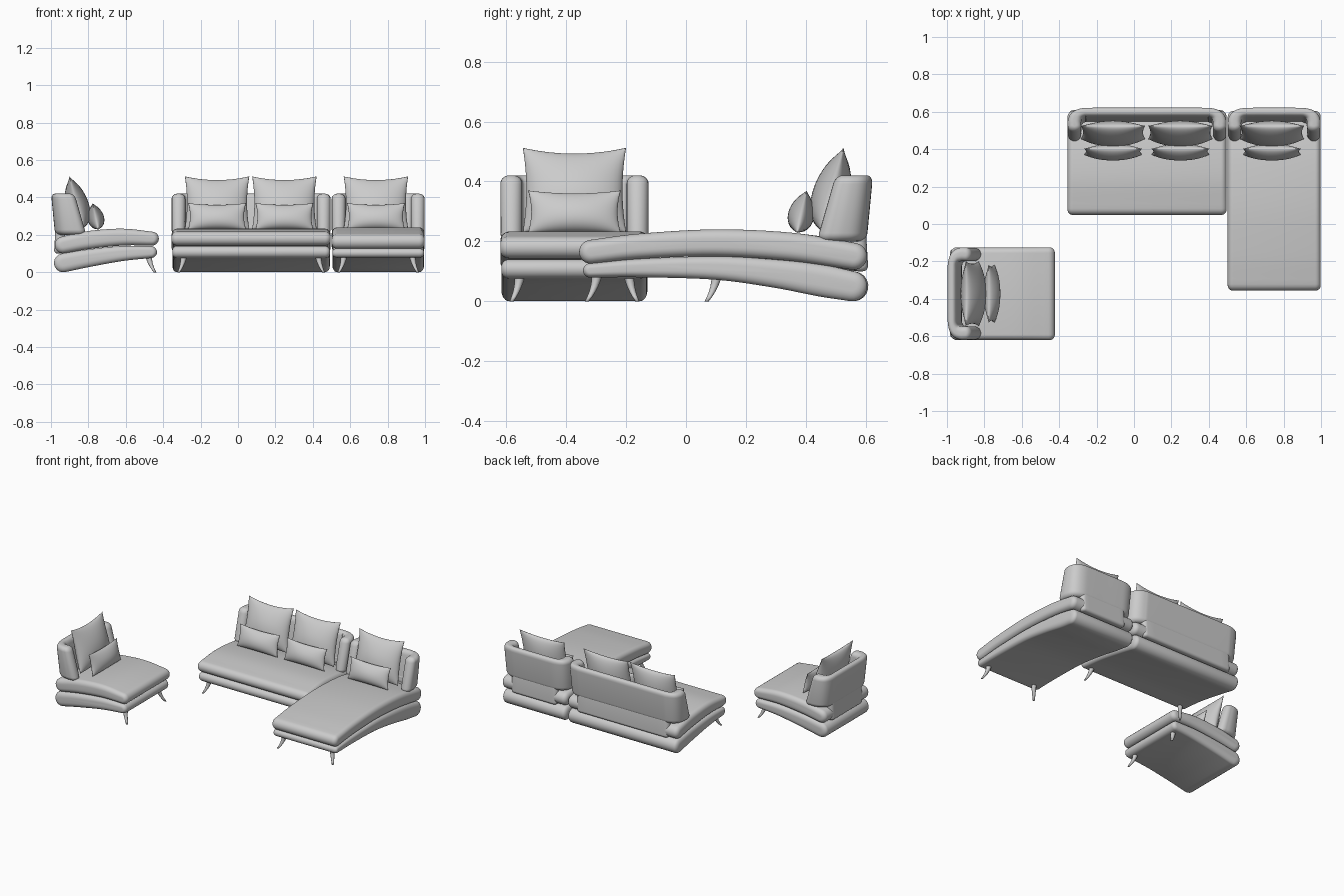
import bpy, bmesh
from math import sin, cos, pi
from mathutils import Matrix, Vector

if "Cube" in bpy.data.objects:
    bpy.data.objects.remove(bpy.data.objects["Cube"])


def make(name, bm, matrix):
    bmesh.ops.remove_doubles(bm, verts=bm.verts, dist=1e-5)
    bmesh.ops.recalc_face_normals(bm, faces=bm.faces)
    me = bpy.data.meshes.new(name)
    bm.to_mesh(me)
    bm.free()
    me.shade_smooth()
    ob = bpy.data.objects.new(name, me)
    bpy.context.collection.objects.link(ob)
    ob.matrix_world = matrix
    return ob


def smooth_path(pts, n=6):
    # Catmull-Rom spline through (p, q, half thickness) points
    P = [Vector(p) for p in pts]
    P = [2 * P[0] - P[1]] + P + [2 * P[-1] - P[-2]]
    out = []
    for i in range(1, len(P) - 2):
        a, b, c, d = P[i - 1:i + 3]
        for k in range(n):
            t = k / n
            out.append(0.5 * (2 * b + (c - a) * t + (2 * a - 5 * b + 4 * c - d) * t * t
                              + (3 * b - a - 3 * c + d) * t ** 3))
    return out + [P[-2]]


def capsule(path, scale, arc=10):
    # closed outline: thick path with rounded ends
    left, right, ends = [], [], []
    last = len(path) - 1
    for i, p in enumerate(path):
        t = path[min(i + 1, last)] - path[max(i - 1, 0)]
        t = Vector((t.x, t.y)).normalized()
        n = Vector((-t.y, t.x))
        c, h = Vector((p.x, p.y)), p.z * scale
        left.append(c + n * h)
        right.append(c - n * h)
        if i in (0, last):
            s = 1 if i else -1
            ends.append([c + n * h * s * cos(pi * k / arc) + t * h * s * sin(pi * k / arc)
                         for k in range(1, arc)])
    return left + ends[1] + right[::-1] + ends[0]


def padded(name, pts, lo, hi, r, place, matrix, k=0.7):
    # upholstered slab: capsule outline lofted from lo to hi with soft rims
    path = smooth_path(pts)
    ang = [pi / 2 * i / 6 for i in range(7)]
    levels = [(lo + r * (1 - sin(a)), 1 - k * (1 - cos(a))) for a in ang[::-1]]
    levels += [(hi - r * (1 - sin(a)), 1 - k * (1 - cos(a))) for a in ang]
    bm = bmesh.new()
    rings = [[bm.verts.new(place(q.x, q.y, w)) for q in capsule(path, s)] for w, s in levels]
    n = len(rings[0])
    for A, B in zip(rings, rings[1:]):
        for i in range(n):
            j = (i + 1) % n
            bm.faces.new((A[i], A[j], B[j], B[i]))
    bm.faces.new(rings[0])
    bm.faces.new(rings[-1])
    return make(name, bm, matrix)


def pillow(name, w, h, t, loc, tilt, matrix, n=20):
    # stuffed cushion with pointed corners, fuller towards the bottom
    bm = bmesh.new()
    s = [sin(pi / 2 * (2 * i / n - 1)) for i in range(n + 1)]
    for side in (-1, 1):
        g = []
        for v in s:
            row = []
            for u in s:
                d = ((1 - u * u) * (1 - v * v)) ** 0.55 * (1 - 0.25 * v)
                row.append(bm.verts.new((w / 2 * u * (1 - 0.07 * (1 - v * v)), side * t / 2 * d,
                                         h / 2 * v * (1 - (0.14 if v > 0 else 0.04) * (1 - u * u)))))
            g.append(row)
        for i in range(n):
            for j in range(n):
                bm.faces.new((g[i][j], g[i][j + 1], g[i + 1][j + 1], g[i + 1][j]))
    make(name, bm, matrix @ Matrix.Translation(loc) @ Matrix.Rotation(tilt, 4, 'X'))


def leg(name, side, a, front, matrix):
    # tapered leg curving outwards to its foot
    bm = bmesh.new()
    rings = []
    for i in range(7):
        t = i / 6
        c = Vector((side * (a - 0.066 + 0.028 * t * t), front + 0.058 - 0.034 * t * t, 0.1 * (1 - t)))
        r = 0.019 - 0.012 * t
        rings.append([bm.verts.new(c + Vector((r * cos(pi * k / 6), r * sin(pi * k / 6), 0)))
                      for k in range(12)])
    for A, B in zip(rings, rings[1:]):
        for k in range(12):
            bm.faces.new((A[k], A[(k + 1) % 12], B[(k + 1) % 12], B[k]))
    bm.faces.new(rings[0])
    bm.faces.new(rings[-1])
    make(name, bm, matrix)


def piece(name, w, upper, lower, front, pillows, matrix):
    # local frame: rear at y = 0, facing -y
    a = w / 2
    side_on = lambda p, q, s: (s, p, q)
    padded(name + "_seat", upper, -a, a, 0.03, side_on, matrix)
    padded(name + "_base", lower, -a + 0.004, a - 0.004, 0.025, side_on, matrix)

    # wrap-around backrest, leaning and deeper towards the seat
    xc = a - 0.037
    half = [(xc, -.125, .036), (xc, -.09, .036), (xc - .012, -.054, .034),
            (xc - .045, -.034, .03), (xc - .1, -.031, .03)]
    ushape = half + [(0, -.031, .03)] + [(-x, y, h) for x, y, h in half[::-1]]

    def lean(x, y, z):
        f = (0.42 - z) / 0.21
        return (x, y * (0.78 + 0.25 * f) - 0.02 * f, z)
    padded(name + "_backrest", ushape, 0.2, 0.42, 0.028, lean, matrix, 0.8)

    # lower rear panel dropping between the seat's rear corners
    b = a - 0.1
    padded(name + "_rear_panel", [(-b, -.043, .027), (0, -.043, .027), (b, -.043, .027)],
           0.1, 0.26, 0.02, lambda x, y, z: (x, y - 0.06 * (z - 0.1), z), matrix)

    for i, x in enumerate(pillows):
        pillow(f"{name}_back_pillow_{i + 1}", 0.345, 0.29, 0.125, (x, -.135, .372), -0.25, matrix)
        pillow(f"{name}_lumbar_pillow_{i + 1}", 0.31, 0.145, 0.085, (x, -.238, .299), -0.22, matrix)
    for s, tag in ((-1, "left"), (1, "right")):
        leg(f"{name}_{tag}_leg", s, a, front, matrix)


# side profiles: (depth, height, half thickness)
short_upper = [(-.54, .18, .037), (-.38, .188, .045), (-.2, .172, .048), (-.065, .146, .045)]
short_lower = [(-.535, .108, .032), (-.38, .1, .04), (-.2, .075, .047), (-.066, .05, .05)]
long_upper = [(-.942, .165, .04), (-.775, .184, .042), (-.525, .195, .045),
              (-.275, .182, .047), (-.065, .15, .045)]
long_lower = [(-.945, .103, .024), (-.775, .111, .031), (-.525, .111, .039),
              (-.325, .092, .047), (-.175, .069, .053), (-.07, .05, .05)]

piece("sofa", 0.85, short_upper, short_lower, -0.58, (-0.182, 0.178),
      Matrix.Translation((0.07, 0.625, 0)))
piece("chaise", 0.497, long_upper, long_lower, -0.98, (-0.012,),
      Matrix.Translation((0.7495, 0.625, 0)))
piece("armchair", 0.495, short_upper, short_lower, -0.58, (0,),
      Matrix.Translation((-1.0, -0.3725, 0)) @ Matrix.Rotation(pi / 2, 4, 'Z'))
